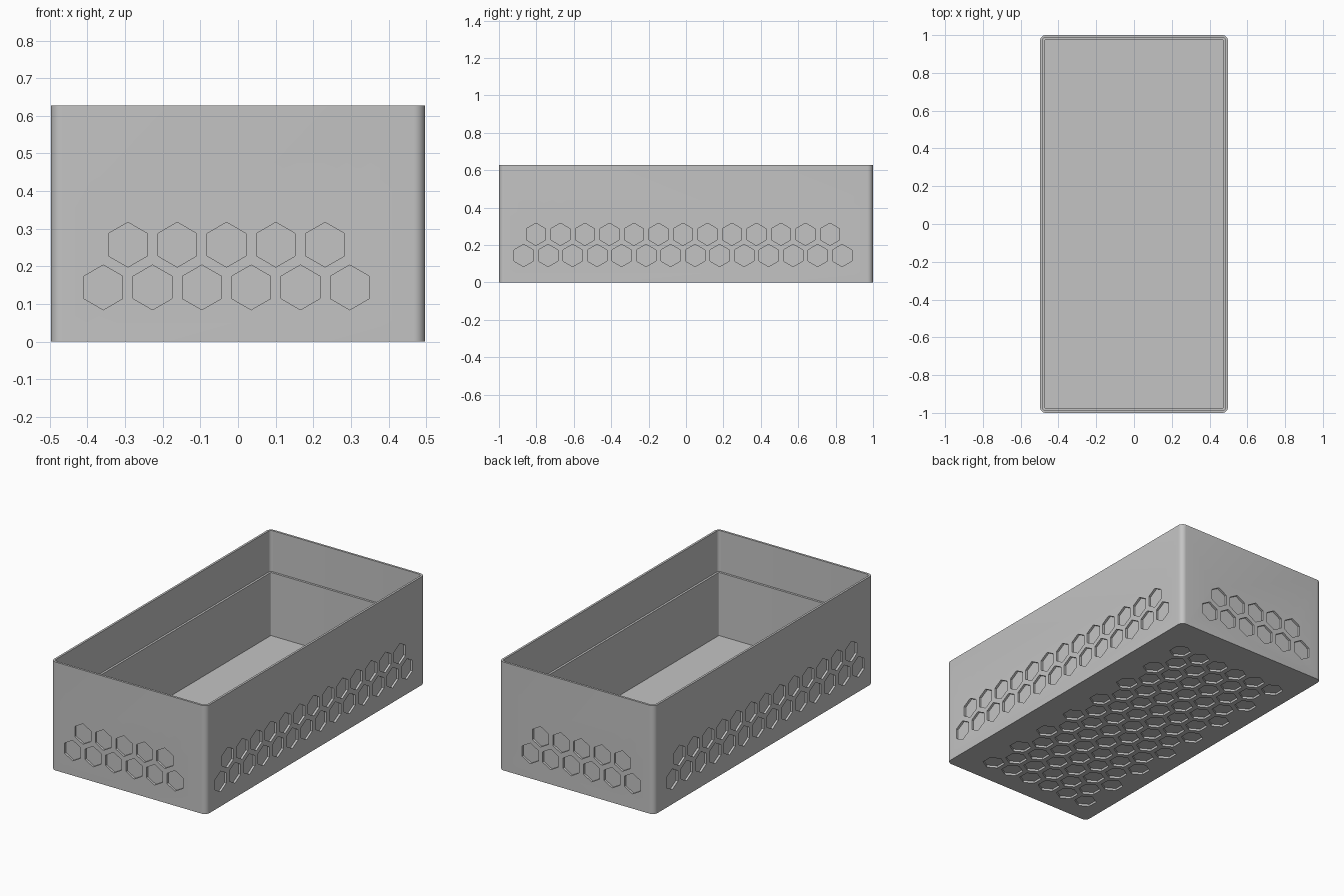
import bpy, bmesh, math
from mathutils import Matrix, Vector

cube = bpy.data.objects.get("Cube")
if cube:
    bpy.data.objects.remove(cube, do_unlink=True)

HALF_X, HALF_Y, HEIGHT = 0.497, 1.0, 0.627
STEP = 0.0125            # half the wall thickness
CORNER = 0.03
LEDGE_Z = 0.39
HEX_R, PITCH, DEPTH = 0.0595, 0.131, 0.0125
ROW = PITCH * math.sqrt(3) / 2

grey = bpy.data.materials.new("plain grey")
grey.use_nodes = True
color = (0.55, 0.55, 0.55, 1)
grey.diffuse_color = color
grey.node_tree.nodes["Principled BSDF"].inputs["Base Color"].default_value = color


def make_object(name, bm):
    mesh = bpy.data.meshes.new(name)
    bm.to_mesh(mesh)
    bm.free()
    mesh.materials.append(grey)
    obj = bpy.data.objects.new(name, mesh)
    bpy.context.collection.objects.link(obj)
    return obj


def rounded_loop(bm, inset, z, segments=8):
    """Ring of vertices round a rounded rectangle, inset from the outside."""
    r = CORNER - inset
    ring = []
    for i, (sx, sy) in enumerate([(1, 1), (-1, 1), (-1, -1), (1, -1)]):
        for k in range(segments + 1):
            a = math.pi / 2 * (i + k / segments)
            ring.append(bm.verts.new((sx * (HALF_X - CORNER) + r * math.cos(a),
                                      sy * (HALF_Y - CORNER) + r * math.sin(a), z)))
    return ring


# Open box: outside, rim, upper inner wall, ledge, lower inner wall, floor
bm = bmesh.new()
section = [(0, 0), (0, HEIGHT), (STEP, HEIGHT), (STEP, LEDGE_Z),
           (2 * STEP, LEDGE_Z), (2 * STEP, 2 * STEP)]
rings = [rounded_loop(bm, inset, z) for inset, z in section]
for low, high in zip(rings, rings[1:]):
    for i in range(len(low)):
        j = (i + 1) % len(low)
        bm.faces.new((low[i], low[j], high[j], high[i]))
bm.faces.new(rings[0][::-1])
bm.faces.new(rings[-1])
bmesh.ops.recalc_face_normals(bm, faces=bm.faces[:])
box = make_object("tray_box", bm)

# Hexagon cutters, laid out in staggered rows on each outside face
bm = bmesh.new()


def hex_rows(origin, along, up, normal, count, rows):
    along, up, normal = Vector(along), Vector(up), Vector(normal)
    rot = Matrix((up.cross(normal), up, normal)).transposed().to_4x4()
    for r in range(rows):
        odd = r % 2
        for i in range(count - odd):
            centre = Vector(origin) + along * PITCH * (i + odd / 2) + up * ROW * r
            bmesh.ops.create_cone(bm, cap_ends=True, segments=6, radius1=HEX_R,
                                  radius2=HEX_R, depth=2 * DEPTH,
                                  matrix=Matrix.Translation(centre) @ rot)


for s in (-1, 1):
    hex_rows((-0.358, s * HALF_Y, 0.144), (1, 0, 0), (0, 0, 1), (0, s, 0), 6, 2)
    hex_rows((s * HALF_X, -0.868, 0.144), (0, 1, 0), (0, 0, 1), (s, 0, 0), 14, 2)
hex_rows((-0.358, -0.84, 0), (1, 0, 0), (0, 1, 0), (0, 0, -1), 6, 15)
cutter = make_object("hexagon_cutter", bm)
cutter.hide_render = True

# Press the hexagon recesses into the box
mod = box.modifiers.new("hexagon_recesses", 'BOOLEAN')
mod.operation = 'DIFFERENCE'
mod.solver = 'EXACT'
mod.object = cutter
bpy.ops.object.select_all(action='DESELECT')
box.select_set(True)
bpy.context.view_layer.objects.active = box
bpy.ops.object.modifier_apply(modifier=mod.name)
bpy.data.objects.remove(cutter, do_unlink=True)
bpy.ops.object.shade_smooth_by_angle(angle=math.radians(30))
